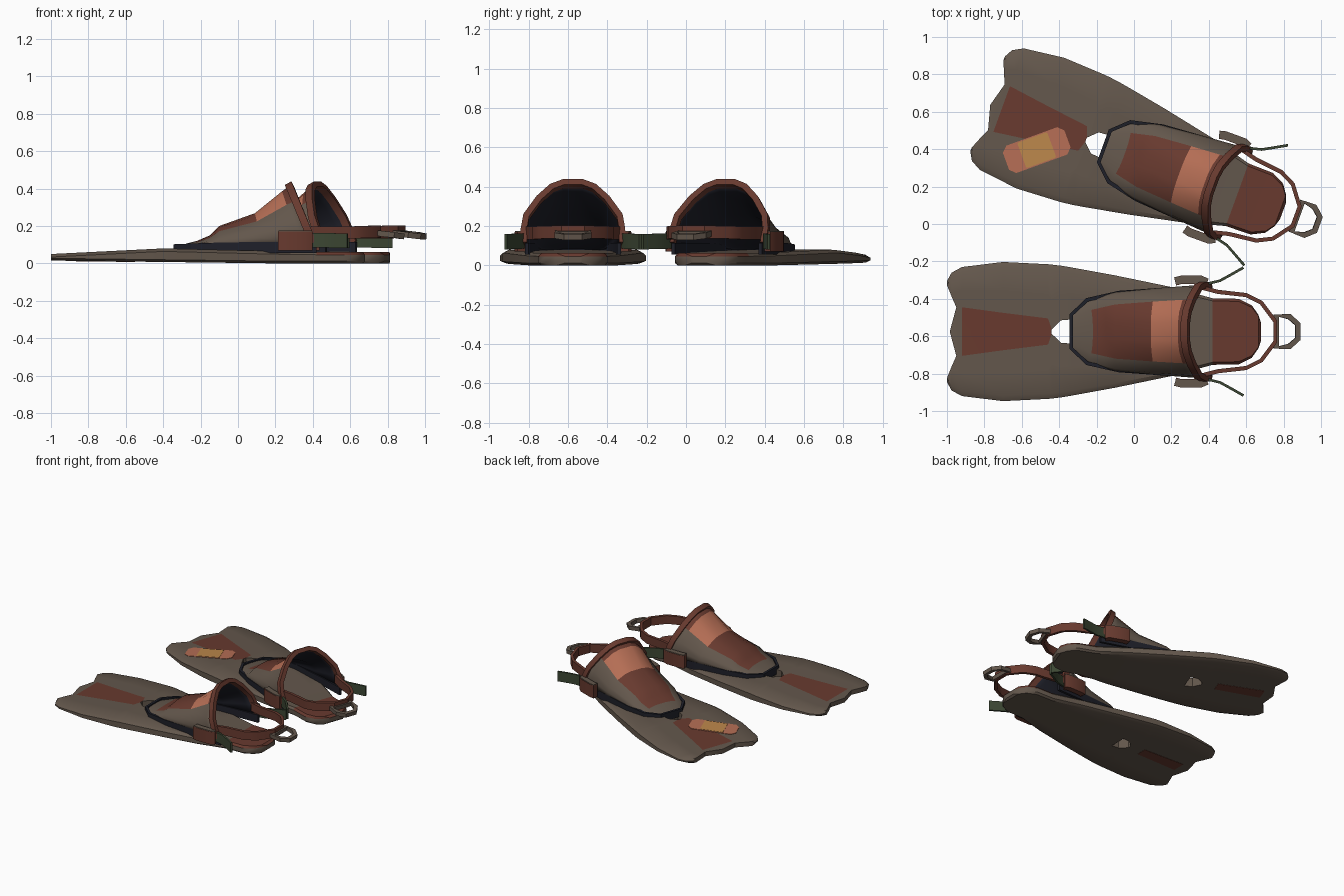
import bpy, bmesh, math
from mathutils import Vector, Matrix

if "Cube" in bpy.data.objects:
    bpy.data.objects.remove(bpy.data.objects["Cube"])


def material(name, c):
    m = bpy.data.materials.new(name)
    m.diffuse_color = (*c, 1)
    m.use_nodes = True
    m.node_tree.nodes["Principled BSDF"].inputs["Base Color"].default_value = m.diffuse_color
    return m


TAUPE = material("taupe_rubber", (0.125, 0.095, 0.072))
RUST = material("rust_red", (0.138, 0.042, 0.028))
SALMON = material("salmon", (0.46, 0.155, 0.09))
ORANGE = material("orange", (0.50, 0.24, 0.07))
NAVY = material("dark_navy", (0.013, 0.014, 0.022))
GREEN = material("dark_green", (0.045, 0.062, 0.033))


def make(name, verts, faces, mats, M, idx=None, angle=30):
    me = bpy.data.meshes.new(name)
    me.from_pydata([tuple(v) for v in verts], [], faces)
    for m in mats:
        me.materials.append(m)
    if idx:
        me.polygons.foreach_set("material_index", idx)
    bm = bmesh.new()
    bm.from_mesh(me)
    bmesh.ops.recalc_face_normals(bm, faces=bm.faces)
    bm.to_mesh(me)
    bm.free()
    ob = bpy.data.objects.new(name, me)
    bpy.context.collection.objects.link(ob)
    ob.matrix_world = M
    bpy.ops.object.select_all(action='DESELECT')
    ob.select_set(True)
    bpy.context.view_layer.objects.active = ob
    bpy.ops.object.shade_smooth_by_angle(angle=math.radians(angle))
    return ob


def ribbon(name, path, up, h, t, mat, M, closed=False):
    """Rectangular band swept along a path; h along 'up', t across it."""
    P = [Vector(p) for p in path]
    n, up = len(P), Vector(up).normalized()
    verts, faces = [], []
    for i, p in enumerate(P):
        a = P[(i - 1) % n] if closed or i else p
        b = P[(i + 1) % n] if closed or i < n - 1 else p
        s = (b - a).cross(up).normalized()
        verts += [p + s * t / 2 * x + up * h / 2 * z
                  for x, z in ((-1, -1), (1, -1), (1, 1), (-1, 1))]
    for i in range(n if closed else n - 1):
        for k in range(4):
            j = (i + 1) % n
            faces.append((i*4 + k, i*4 + (k+1) % 4, j*4 + (k+1) % 4, j*4 + k))
    if not closed:
        faces += [(0, 1, 2, 3), tuple(range(4*n - 4, 4*n))]
    return make(name, verts, faces, [mat], M)


def prism(name, pts, zf, th, mat, M):
    n = len(pts)
    verts = [(x, y, zf(x)) for x, y in pts] + [(x, y, zf(x) + th) for x, y in pts]
    faces = [tuple(range(n)), tuple(range(n, 2*n))]
    faces += [(i, (i+1) % n, n + (i+1) % n, n + i) for i in range(n)]
    return make(name, verts, faces, [mat], M)


def mirrored(half):
    """Path given on the +y side, continued on the -y side."""
    return half + [(x, -y, z) for x, y, z in reversed(half)]


def z_top(x):
    if x < -0.4:
        return 0.05 + (x + 1) * 0.05
    return max(0.062, 0.08 - (x + 0.4) * 0.025)


def z_bot(x):
    return max(0.0, 0.015 - (x + 1) * 0.0125)


# station: x, half width, half width of the central panel
SOLE = [(-1.0, .27, .13), (-.975, .315, .13), (-.92, .345, .13), (-.7, .372, .10),
        (-.46, .36, .07), (-.44, .358, .012), (-.39, .352, .06), (-.33, .342, .065),
        (-.1, .30, .06), (.2, .238, .06), (.42, .178, .05), (.56, .175, .05),
        (.63, .14, .04), (.665, .09, .03), (.68, .045, .015)]


def sole(M):
    verts, cells = [], []
    for i, (x, w, r) in enumerate(SOLE):
        m = (r + .9 * w) / 2
        half = [w, .92 * w, m, r]
        ys = half + [0] + [-v for v in reversed(half)]
        for j, y in enumerate(ys):
            k = min(j, 8 - j)
            # scalloped tip
            dx = (0, 0, .025, .05, .015)[k] if i == 0 else (.015 if i == 1 and k == 3 else 0)
            if i == 1 and k == 3:
                dx = .03
            e = 1 if k == 0 or i == len(SOLE) - 1 else 0
            verts += [(x + dx, y, z_top(x) - .016 * e), (x + dx, y, z_bot(x) + .012 * e)]
    hole = {(i, j) for i in (5, 6) for j in (3, 4)}
    cells = [(i, j) for i in range(len(SOLE) - 1) for j in range(8) if (i, j) not in hole]
    have = set(cells)
    faces, idx = [], []
    v = lambda i, j, b: (i * 9 + j) * 2 + b
    for i, j in cells:
        c = [(i, j), (i + 1, j), (i + 1, j + 1), (i, j + 1)]
        red = (2 <= i <= 4 and j in (3, 4)) or (i >= 10)
        faces.append([v(*q, 0) for q in c])
        idx.append(1 if red else 0)
        faces.append([v(*q, 1) for q in reversed(c)])
        idx.append(0)
        for a, b, nb in ((0, 1, (i, j-1)), (1, 2, (i+1, j)), (2, 3, (i, j+1)), (3, 0, (i-1, j))):
            if nb not in have:
                faces.append([v(*c[a], 0), v(*c[a], 1), v(*c[b], 1), v(*c[b], 0)])
                idx.append(0)
    make("blade_and_sole", verts, faces, [TAUPE, RUST], M, idx, 35)
    prism("underside_stripe", [(-.9, .05), (-.55, .04), (-.55, -.04), (-.9, -.05)],
          lambda x: max(0, z_bot(x) - .002), .004, RUST, M)


# foot pocket section: x at base, x at top, half width, z base, z top
POCKET = [(-.33, -.33, .10, .078, .092), (-.25, -.22, .168, .085, .12),
          (-.17, -.15, .192, .09, .15), (-.10, -.10, .21, .092, .20),
          (.13, .09, .232, .10, .268), (.33, .235, .246, .11, .385),
          (.40, .275, .25, .11, .415)]
ARCH = [(1, 0), (1, .22), (.95, .45), (.69, .74), (.43, .93), (.2, 1)]


def arch(s):
    xb, xt, w, zb, zt = s
    return mirrored([(xb + (xt - xb) * h, w * f, zb + (zt - zb) * h) for f, h in ARCH])


def pocket(M):
    n = 2 * len(ARCH)
    verts = [p for s in POCKET for p in arch(s)]
    faces, idx = [tuple(range(n))], [0]
    for i in range(len(POCKET) - 1):
        for j in range(n - 1):
            faces.append((i*n + j, i*n + j + 1, (i+1)*n + j + 1, (i+1)*n + j))
            top = 3 <= j <= n - 5
            idx.append(0 if not top or i < 1 else (2 if i == 4 else 1))
    ob = make("foot_pocket", verts, faces, [TAUPE, RUST, SALMON, NAVY], M, idx, 35)
    so = ob.modifiers.new("wall", 'SOLIDIFY')
    so.thickness, so.offset = .012, -1
    so.material_offset = 5
    # rim of the opening and dark lower wall
    ribbon("pocket_rim", arch(POCKET[-1]), (.85, 0, .45), .04, .032, RUST, M)
    ribbon("pocket_lower_wall",
           mirrored([(.42, .235, .085), (.2, .228, .085), (-.08, .208, .082),
                     (-.25, .17, .076), (-.335, .09, .072)]),
           (0, 0, 1), .06, .02, NAVY, M)


def straps(M):
    ribbon("heel_strap",
           mirrored([(.36, .235, .165), (.45, .212, .165), (.6, .195, .165),
                     (.68, .155, .168), (.755, .055, .17)]), (0, 0, 1), .065, .022, RUST, M)
    ribbon("heel_pull_loop",
           mirrored([(.76, .085, .16), (.83, .08, .152), (.875, .04, .145)]),
           (.1, 0, 1), .03, .03, TAUPE, M, closed=True)
    for s, side in ((1, "left"), (-1, "right")):
        ribbon("buckle_" + side, [(.22, s*.268, .12), (.25, s*.276, .12),
                                  (.36, s*.276, .12), (.39, s*.262, .12)],
               (0, 0, 1), .10, .045, RUST, M)
        ribbon("buckle_cap_" + side, [(.22, s*.27, .172), (.25, s*.276, .172),
                                      (.36, s*.276, .172), (.39, s*.265, .172)],
               (0, 0, 1), .008, .04, TAUPE, M)
        ribbon("strap_tail_" + side, [(.37, s*.25, .125), (.46, s*.272, .123),
                                      (.52, s*.305, .122), (.585, s*.342, .12)],
               (0, 0, 1), .078, .014, GREEN, M)


FIN_A = Matrix.Translation((0, -.575, 0))
FIN_B = Matrix.Translation((.157, .30, 0)) @ Matrix.Rotation(math.radians(-20), 4, 'Z')
for M in (FIN_A, FIN_B):
    sole(M)
    pocket(M)
    straps(M)

# painted patch on the blade of the rear fin
inv = FIN_B.inverted()


def patch(name, a, b, cut, lift, mat):
    pts = []
    for x, y in ((a, b - cut), (a - cut, b), (cut - a, b), (-a, b - cut),
                 (-a, cut - b), (cut - a, -b), (a - cut, -b), (a, cut - b)):
        t = math.radians(20)
        p = inv @ Vector((-.52 + x * math.cos(t) - y * math.sin(t),
                          .395 + x * math.sin(t) + y * math.cos(t), 0))
        pts.append((p.x, p.y))
    prism(name, pts, lambda x: z_top(x) - .004, .004 + lift, mat, FIN_B)


patch("blade_patch", .175, .078, .03, .003, SALMON)
patch("blade_patch_centre", .085, .072, .006, .005, ORANGE)
